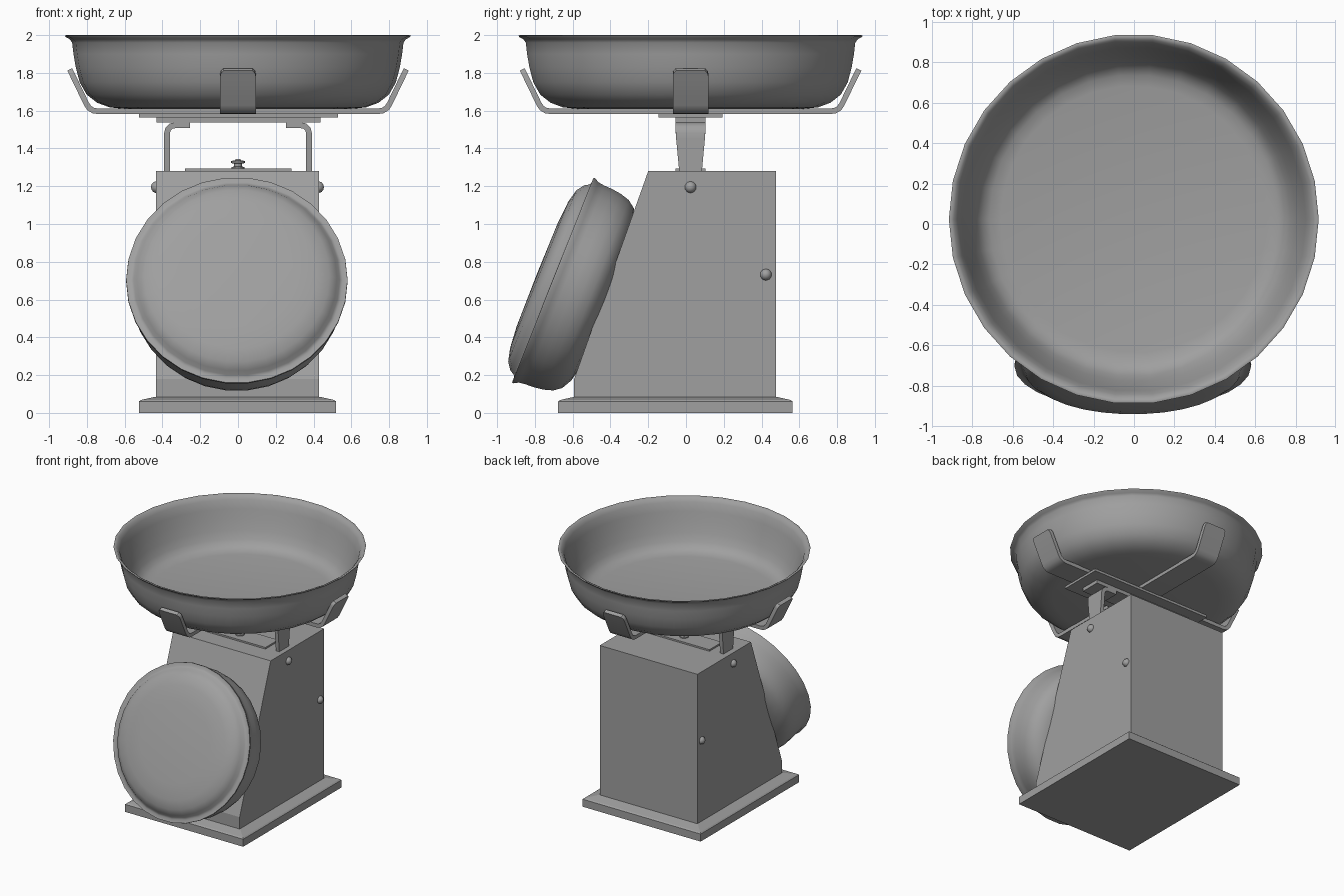
import bpy, bmesh, math
from mathutils import Matrix, Vector

if "Cube" in bpy.data.objects:
    bpy.data.objects.remove(bpy.data.objects["Cube"])

CY = 0.024  # y centre of the bowl and its supports

grey = bpy.data.materials.new("dark_grey_metal")
grey.diffuse_color = (0.35, 0.35, 0.35, 1)
grey.use_nodes = True
grey.node_tree.nodes["Principled BSDF"].inputs["Base Color"].default_value = grey.diffuse_color


def finish(name, bm, angle=30, thick=0):
    """Mesh to object; thick turns a sheet into a solid strip."""
    bmesh.ops.recalc_face_normals(bm, faces=bm.faces)
    me = bpy.data.meshes.new(name)
    bm.to_mesh(me)
    bm.free()
    me.materials.append(grey)
    ob = bpy.data.objects.new(name, me)
    bpy.context.collection.objects.link(ob)
    bpy.ops.object.select_all(action='DESELECT')
    ob.select_set(True)
    bpy.context.view_layer.objects.active = ob
    if thick:
        m = ob.modifiers.new("thickness", 'SOLIDIFY')
        m.thickness = thick
        m.offset = 0
        m.use_even_offset = True
        bpy.ops.object.modifier_apply(modifier=m.name)
    bpy.ops.object.shade_smooth_by_angle(angle=math.radians(angle))
    return ob


def lathe(name, profile, n, matrix, angle=40):
    """Spin (radius, height) points around z; both ends lie on the axis."""
    bm = bmesh.new()
    vs = [bm.verts.new((r, 0, h)) for r, h in profile]
    es = [bm.edges.new(p) for p in zip(vs, vs[1:])]
    bmesh.ops.spin(bm, geom=vs + es, cent=(0, 0, 0), axis=(0, 0, 1),
                   angle=math.tau, steps=n, use_duplicate=False)
    bmesh.ops.remove_doubles(bm, verts=bm.verts, dist=1e-5)
    bmesh.ops.transform(bm, matrix=matrix, verts=bm.verts)
    return finish(name, bm, angle)


def box(name, x, y, z):
    bm = bmesh.new()
    bmesh.ops.create_cube(bm, size=1)
    for v in bm.verts:
        v.co = Vector([(r[0] + r[1]) / 2 + c * (r[1] - r[0]) for r, c in zip((x, y, z), v.co)])
    return finish(name, bm)


def ribbon(name, path, thick, turn):
    """Bent metal strip: path of (distance, height, half width), turned about z."""
    bm = bmesh.new()
    rows = [(bm.verts.new((u, -w, z)), bm.verts.new((u, w, z))) for u, z, w in path]
    for a, b in zip(rows, rows[1:]):
        bm.faces.new((a[0], a[1], b[1], b[0]))
    bmesh.ops.transform(bm, verts=bm.verts,
                        matrix=Matrix.Translation((0, CY, 0)) @ Matrix.Rotation(turn, 4, 'Z'))
    return finish(name, bm, 40, thick)


# base with sloped upper edge
bm = bmesh.new()
rings = []
for z, d in ((0, 0), (0.06, 0), (0.068, 0.01), (0.085, 0.085)):
    x0, x1, y0, y1 = -0.525 + d, 0.52 - d, -0.677 + d, 0.565 - d
    rings.append([bm.verts.new(c) for c in ((x0, y0, z), (x1, y0, z), (x1, y1, z), (x0, y1, z))])
for a, b in zip(rings, rings[1:]):
    for i in range(4):
        j = (i + 1) % 4
        bm.faces.new((a[i], a[j], b[j], b[i]))
bm.faces.new(rings[0])
bm.faces.new(rings[-1])
finish("base", bm, 10)

# housing with slanted front
bm = bmesh.new()
side = [(-0.592, 0.075), (0.477, 0.075), (0.477, 1.28), (-0.20, 1.28), (-0.592, 0.18)]
f = bm.faces.new([bm.verts.new((-0.435, y, z)) for y, z in side])
ext = bmesh.ops.extrude_face_region(bm, geom=[f])
bmesh.ops.translate(bm, vec=(0.864, 0, 0),
                    verts=[v for v in ext['geom'] if isinstance(v, bmesh.types.BMVert)])
finish("housing", bm, 10)

# tilted dial
dial = [(0, 0.098), (0.30, 0.095), (0.42, 0.085), (0.49, 0.068), (0.53, 0.04), (0.545, 0.015),
        (0.56, 0.006), (0.586, 0.008), (0.587, -0.002), (0.574, -0.025),
        (0.569, -0.06), (0.567, -0.11), (0.560, -0.16), (0.545, -0.21), (0.515, -0.25),
        (0.46, -0.28), (0.38, -0.298), (0, -0.305)]
lathe("dial", dial, 30, Matrix.Translation((-0.006, -0.698, 0.70))
      @ Matrix.Rotation(math.radians(90 - 21.7), 4, 'X'), 60)

# side screws on both sides
knob = [(0, 0.026), (0.014, 0.023), (0.026, 0.013), (0.031, 0), (0.031, -0.01), (0, -0.01)]
for s, label in ((1, "right"), (-1, "left")):
    for y, z, part in ((0.024, 1.195, "upper"), (0.423, 0.732, "lower")):
        lathe(f"{label}_{part}_screw", knob, 10,
              Matrix.Translation((s * 0.432 - 0.003, y, z)) @ Matrix.Rotation(s * math.pi / 2, 4, 'Y'))

# top plate and adjusting knob
box("top_plate", (-0.28, 0.282), (CY - 0.08, CY + 0.08), (1.275, 1.293))
adjuster = [(0, 0.055), (0.012, 0.053), (0.018, 0.046), (0.036, 0.044), (0.036, 0.032),
            (0.02, 0.03), (0.02, 0.014), (0.034, 0.012), (0.034, 0), (0, 0)]
lathe("adjusting_knob", adjuster, 16, Matrix.Translation((0, CY, 1.29)))

# bent posts under the platform
post = [(0.376, 1.26, 0.058), (0.376, 1.30, 0.062), (0.376, 1.45, 0.076), (0.376, 1.48, 0.078),
        (0.370, 1.503, 0.08), (0.354, 1.518, 0.08), (0.33, 1.523, 0.08), (0.255, 1.523, 0.08)]
for i, label in enumerate(("right", "left")):
    ribbon(f"{label}_post", post, 0.03, i * math.pi)

# platform plates
box("lower_platform", (-0.432, 0.437), (CY - 0.08, CY + 0.08), (1.537, 1.567))
box("upper_platform", (-0.525, 0.53), (CY - 0.17, CY + 0.17), (1.565, 1.585))

# crossed bowl arms with rounded tips
half = [(0.74, 1.597, 0.094), (0.765, 1.60, 0.094), (0.787, 1.613, 0.094), (0.802, 1.635, 0.094),
        (0.877, 1.79, 0.094), (0.885, 1.806, 0.09), (0.891, 1.818, 0.076)]
arm = [(-u, z, w) for u, z, w in reversed(half)] + half
ribbon("side_arms", arm, 0.029, 0)
ribbon("front_back_arms", arm, 0.029, math.pi / 2)

# bowl with small turned lip
bowl = [(0, 1.608), (0.60, 1.609), (0.68, 1.618), (0.745, 1.642), (0.80, 1.685), (0.837, 1.75),
        (0.858, 1.83), (0.870, 1.90), (0.877, 1.96), (0.890, 1.978), (0.912, 1.99),
        (0.916, 1.997), (0.908, 2.0), (0.892, 1.992), (0.872, 1.965), (0.853, 1.90), (0.832, 1.83),
        (0.804, 1.75), (0.777, 1.69), (0.75, 1.655), (0.715, 1.635), (0.66, 1.625), (0, 1.622)]
lathe("bowl", bowl, 30, Matrix.Translation((-0.001, CY, 0)), 60)
